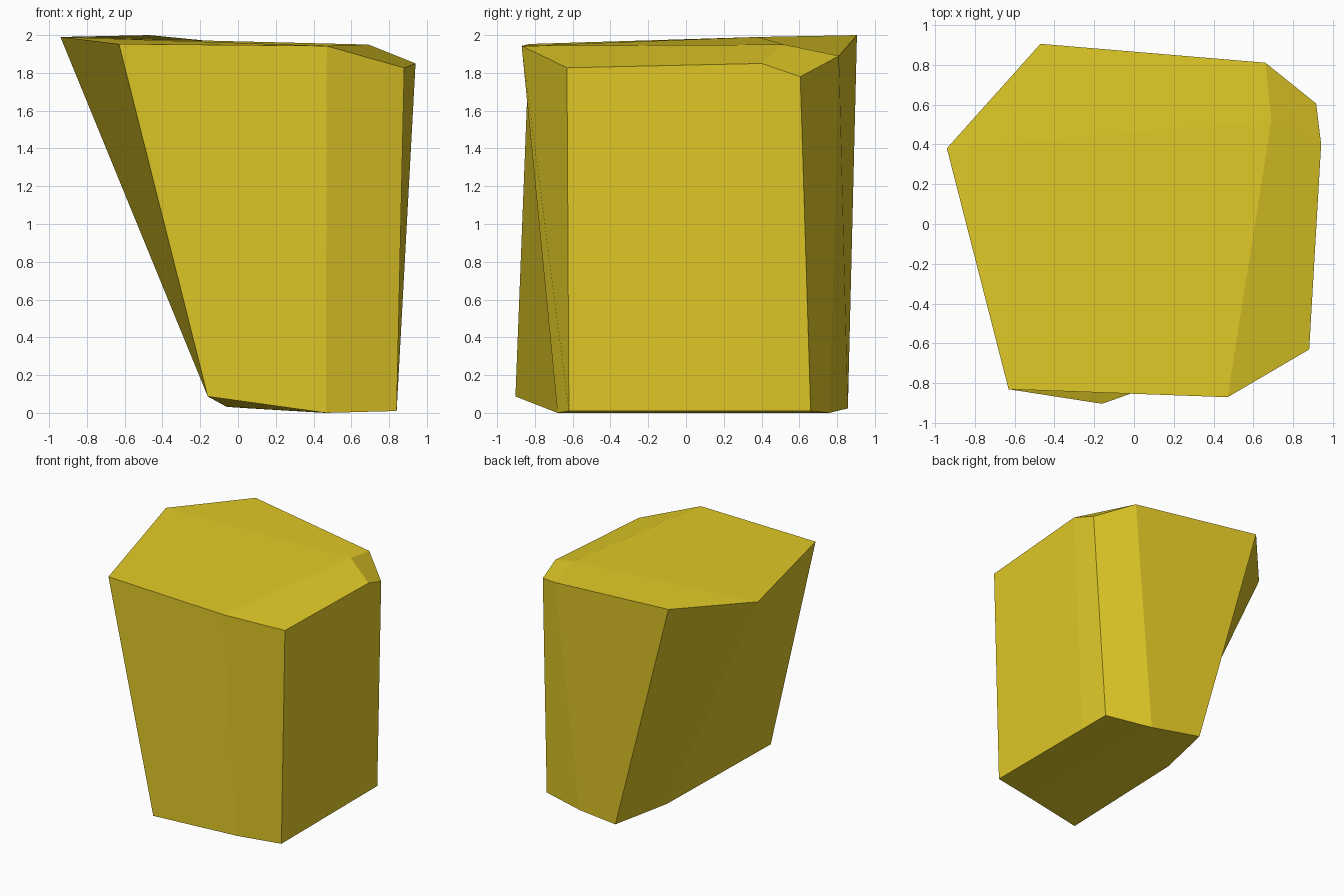
import bpy
import bmesh

if "Cube" in bpy.data.objects:
    bpy.data.objects.remove(bpy.data.objects["Cube"])

# Rim of the sloping top and rim of the narrower base, corner for corner
TOP = [(-0.63, -0.83, 1.953), (0.47, -0.87, 1.943), (0.88, -0.63, 1.827), (0.94, 0.40, 1.85),
       (0.915, 0.605, 1.78), (0.66, 0.81, 1.89), (-0.47, 0.905, 2.0), (-0.94, 0.38, 1.99)]
BASE = [(-0.16, -0.903, 0.087), (0.465, -0.68, 0.0), (0.84, -0.62, 0.01), (0.84, 0.38, 0.01),
        (0.84, 0.66, 0.01), (0.46, 0.76, 0.0), (0.06, 0.857, 0.024), (-0.06, 0.34, 0.032)]
RIDGE = (0.69, 0.52, 1.95)
UNDERSIDE = (0.46, 0.04, 0.0)

bm = bmesh.new()
top = [bm.verts.new(p) for p in TOP]
base = [bm.verts.new(p) for p in BASE]
ridge = bm.verts.new(RIDGE)
underside = bm.verts.new(UNDERSIDE)
n = len(top)

# Side facets joining the rims, each folded from its upper left to its lower right corner
for i in range(n):
    j = (i + 1) % n
    bm.faces.new((base[j], top[j], top[i], base[i]))

# Top and underside facets fanning out from their inner corners
for i in (1, 3, 5, 7):
    j, k = (i + 1) % n, (i + 2) % n
    bm.faces.new((top[i], top[j], top[k], ridge))
    bm.faces.new((base[k], base[j], base[i], underside))

mesh = bpy.data.meshes.new("faceted_block")
bm.to_mesh(mesh)
bm.free()

# Single flat colour
mat = bpy.data.materials.new("mustard_yellow")
mat.diffuse_color = (0.76, 0.59, 0.02, 1.0)
mat.use_nodes = True
mat.node_tree.nodes["Principled BSDF"].inputs["Base Color"].default_value = mat.diffuse_color
mesh.materials.append(mat)

block = bpy.data.objects.new("faceted_block", mesh)
bpy.context.collection.objects.link(block)
